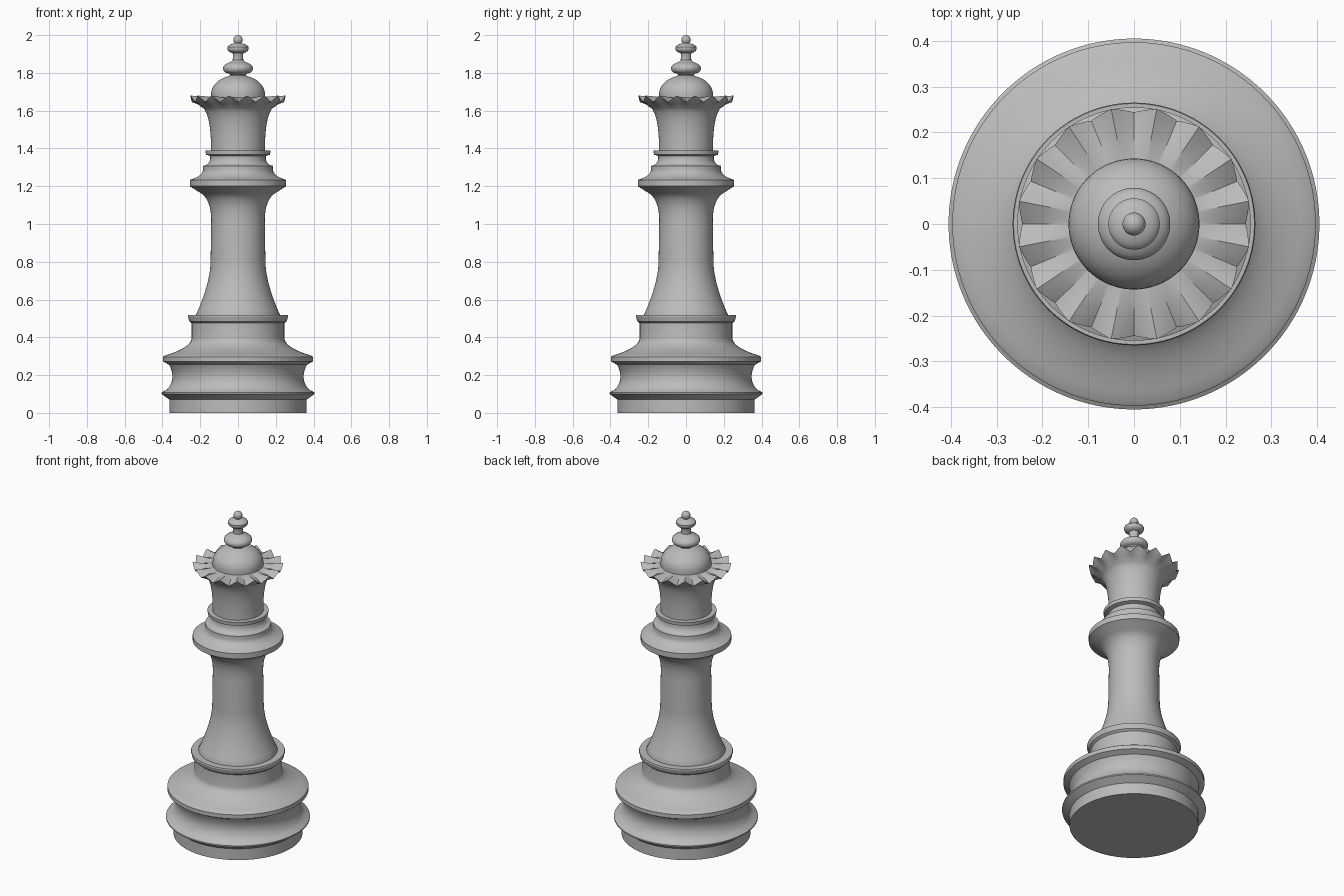
import bpy, bmesh, math

if "Cube" in bpy.data.objects:
    bpy.data.objects.remove(bpy.data.objects["Cube"])

SEG = 128
TEETH = 16

mat = bpy.data.materials.new("grey")
mat.diffuse_color = (0.5, 0.5, 0.5, 1)
mat.use_nodes = True
mat.node_tree.nodes["Principled BSDF"].inputs["Base Color"].default_value = mat.diffuse_color


def curve(p0, p1, p2, n=8):
    # quadratic bend between two profile points
    return [tuple((1 - t) ** 2 * a + 2 * t * (1 - t) * b + t * t * c
                  for a, b, c in zip(p0, p1, p2)) for t in [i / n for i in range(n + 1)]]


def lathe(name, profile, notch=None):
    # spin (radius, z) points; notch maps point index to (radius drop, z drop) at tooth valleys
    notch = notch or {}
    bm = bmesh.new()
    rings = []
    for i, (r, z) in enumerate(profile):
        dr, dz = notch.get(i, (0, 0))
        ring = []
        for k in range(SEG):
            a = 2 * math.pi * k / SEG
            u = (k * TEETH / SEG) % 1
            t = abs(1 - 2 * u)      # 1 in a valley, 0 on a tip
            rr = r - dr * t
            ring.append(bm.verts.new((rr * math.cos(a), rr * math.sin(a), z - dz * t)))
        rings.append(ring)
    for lo, hi in zip(rings, rings[1:]):
        for k in range(SEG):
            n = (k + 1) % SEG
            bm.faces.new((lo[k], lo[n], hi[n], hi[k]))
    bm.faces.new(rings[0][::-1])
    bm.faces.new(rings[-1])
    me = bpy.data.meshes.new(name)
    bm.to_mesh(me)
    bm.free()
    me.materials.append(mat)
    ob = bpy.data.objects.new(name, me)
    bpy.context.collection.objects.link(ob)
    bpy.ops.object.select_all(action='DESELECT')
    ob.select_set(True)
    bpy.context.view_layer.objects.active = ob
    bpy.ops.object.shade_smooth_by_angle(angle=math.radians(25))


# stepped base
lathe("base",
      [(.363, 0), (.363, .07), (.405, .10), (.405, .108)]
      + curve((.375, .125), (.325, .18), (.365, .255), 10)
      + [(.397, .272), (.397, .297)]
      + curve((.39, .302), (.25, .345), (.245, .395), 10)
      + [(.245, .475), (.258, .485), (.265, .51), (.263, .517), (.22, .517)])

# tapering stem
lathe("stem",
      [(.222, .515)] + curve((.222, .52), (.145, .69), (.145, .81), 12)
      + curve((.142, 1.0), (.138, 1.13), (.2, 1.165), 10)
      + [(.255, 1.2)])

# collar rings
lathe("collar",
      [(.2, 1.165), (.255, 1.2), (.255, 1.233)]
      + curve((.245, 1.237), (.19, 1.255), (.185, 1.285), 6)
      + [(.185, 1.308)] + curve((.175, 1.31), (.145, 1.32), (.147, 1.36), 6)
      + [(.17, 1.367), (.172, 1.388), (.14, 1.388)])

# flared crown with a toothed rim
outer = [(.143, 1.385)] + curve((.143, 1.42), (.145, 1.56), (.18, 1.61), 10) + [(.215, 1.635)]
n = len(outer)
lathe("crown", outer + [(.256, 1.68), (.2, 1.675), (.14, 1.67)],
      {n: (.012, .035), n + 1: (0, .017)})

# dome
lathe("dome", [(.143, 1.66), (.143, 1.685)]
      + [(.143 * math.cos(a), 1.685 + .105 * math.sin(a))
         for a in [math.radians(d) for d in range(8, 76, 7)]] + [(.03, 1.79)])

# finial of two discs and a ball
lathe("finial",
      [(.04, 1.78), (.042, 1.79)] + curve((.05, 1.797), (.075, 1.8), (.079, 1.82), 5)
      + curve((.079, 1.828), (.075, 1.847), (.035, 1.86), 5)
      + [(.028, 1.868), (.027, 1.897)] + curve((.03, 1.905), (.055, 1.912), (.056, 1.928), 5)
      + curve((.056, 1.936), (.05, 1.95), (.018, 1.957), 5)
      + [(.025 * math.cos(a), 1.975 + .025 * math.sin(a))
         for a in [math.radians(d) for d in range(-40, 90, 12)]])
